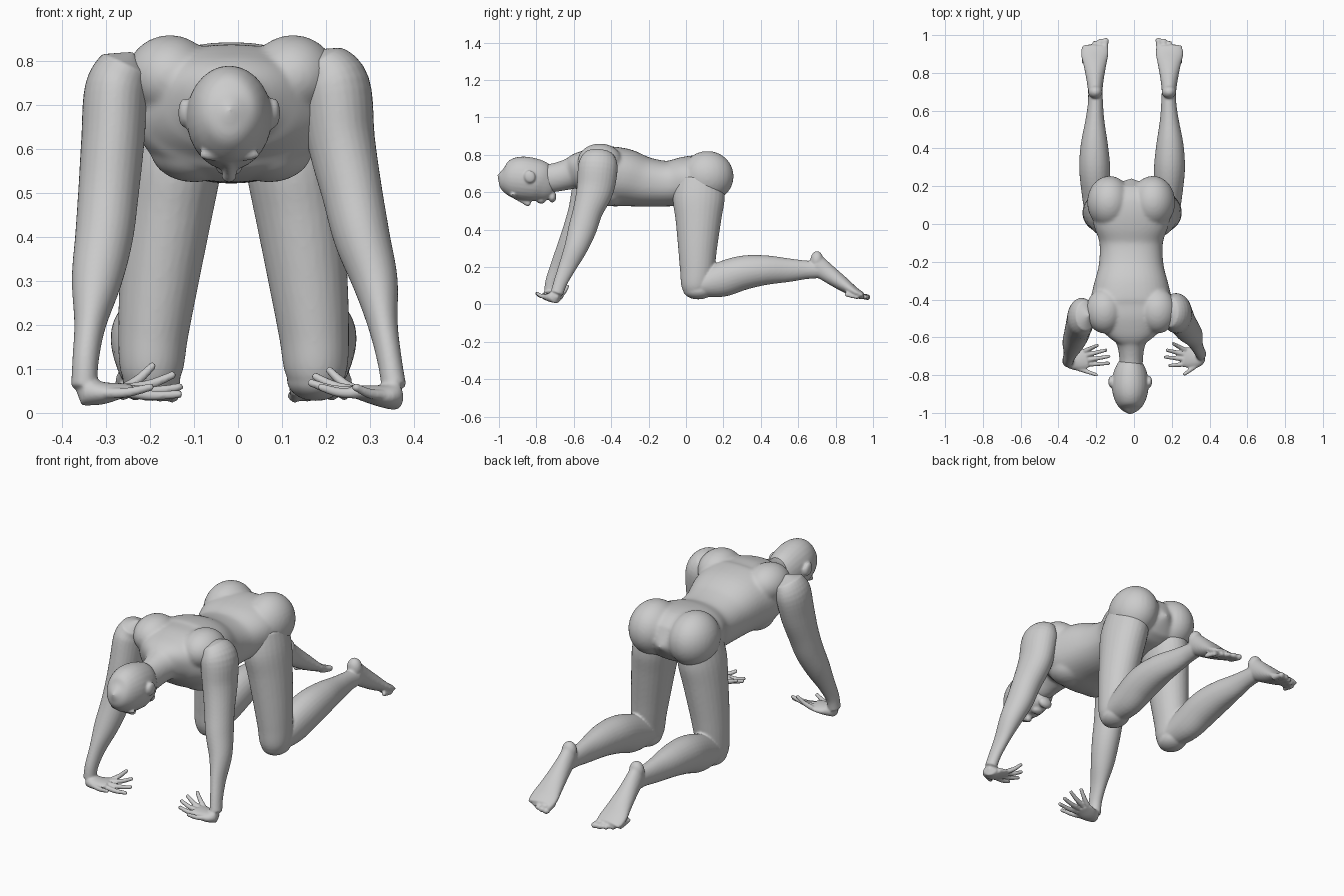
import bpy, bmesh, math
from mathutils import Vector, Matrix

CX = -0.015  # body midline


def catmull(pts, n=5):
    out = []
    for i in range(len(pts) - 1):
        p0, p1 = pts[max(i - 1, 0)], pts[i]
        p2, p3 = pts[i + 1], pts[min(i + 2, len(pts) - 1)]
        for k in range(n):
            t = k / n
            out.append([0.5 * (2 * b + (c - a) * t + (2 * a - 5 * b + 4 * c - d) * t * t
                               + (3 * b - a - 3 * c + d) * t ** 3)
                        for a, b, c, d in zip(p0, p1, p2, p3)])
    return out + [list(pts[-1])]


def loft(bm, pts, ref=(1, 0, 0), power=2.0, seg=28):
    """Tube through (x, y, z, radius along ref, radius across), with domed ends."""
    rows = catmull(pts)
    P = [Vector(r[:3]) for r in rows]
    rings = []
    for i, r in enumerate(rows):
        t = (P[min(i + 1, len(P) - 1)] - P[max(i - 1, 0)]).normalized()
        u = Vector(ref)
        u = (u - t * u.dot(t)).normalized()
        v = t.cross(u)
        ring = []
        for k in range(seg):
            a = 2 * math.pi * k / seg
            c, s = math.cos(a), math.sin(a)
            c = math.copysign(abs(c) ** (2 / power), c)
            s = math.copysign(abs(s) ** (2 / power), s)
            ring.append(bm.verts.new(P[i] + u * c * r[3] + v * s * r[4]))
        rings.append(ring)
    for a, b in zip(rings, rings[1:]):
        for k in range(seg):
            j = (k + 1) % seg
            bm.faces.new((a[k], a[j], b[j], b[k]))
    for ring, end, prev, r in ((rings[0], P[0], P[1], rows[0]), (rings[-1], P[-1], P[-2], rows[-1])):
        tip = bm.verts.new(end + (end - prev).normalized() * 0.6 * min(r[3], r[4]))
        for k in range(seg):
            bm.faces.new((ring[k], ring[(k + 1) % seg], tip))


def ball(bm, loc, size, tilt=0.0):
    m = Matrix.Translation(loc) @ Matrix.Rotation(tilt, 4, 'X') @ Matrix.Diagonal((*size, 1))
    bmesh.ops.create_uvsphere(bm, u_segments=28, v_segments=18, radius=1, matrix=m)


def finish(bm, name, voxel, smooth):
    """Fuse the overlapping volumes into one soft skin."""
    bmesh.ops.recalc_face_normals(bm, faces=bm.faces)
    mesh = bpy.data.meshes.new(name)
    bm.to_mesh(mesh)
    bm.free()
    ob = bpy.data.objects.new(name, mesh)
    bpy.context.collection.objects.link(ob)
    rm = ob.modifiers.new("fuse", 'REMESH')
    rm.mode = 'VOXEL'
    rm.voxel_size = voxel
    sm = ob.modifiers.new("soften", 'SMOOTH')
    sm.factor = 0.5
    sm.iterations = smooth
    dg = bpy.context.evaluated_depsgraph_get()
    baked = bpy.data.meshes.new_from_object(ob.evaluated_get(dg))
    ob.modifiers.clear()
    ob.data = baked
    for p in baked.polygons:
        p.use_smooth = True


# Torso: chest, waist, hips, shoulder blades, buttocks
bm = bmesh.new()
loft(bm, [(CX, y, z, rx, rz) for y, z, rx, rz in (
    (-.62, .70, .085, .08), (-.57, .71, .15, .105), (-.50, .705, .205, .135),
    (-.43, .688, .22, .158), (-.33, .678, .20, .155), (-.22, .655, .172, .134),
    (-.10, .646, .168, .122), (0, .66, .20, .13), (.08, .668, .205, .13),
    (.14, .665, .18, .12), (.19, .66, .12, .09))], power=2.3, seg=40)
for s in (-1, 1):
    ball(bm, (CX + s * .14, -.46, .765), (.10, .12, .095))
    ball(bm, (CX + s * .115, .115, .685), (.118, .14, .135))
    ball(bm, (CX + s * .085, -.42, .60), (.10, .10, .075))
# Neck
loft(bm, [(CX, -.84, .68, .06, .07), (CX, -.73, .675, .062, .076), (CX, -.65, .69, .072, .08),
          (CX, -.57, .71, .105, .09), (CX, -.48, .71, .12, .10)])
finish(bm, "torso", .008, 8)

# Head: skull, brow, nose, lips, chin, ears
bm = bmesh.new()
loft(bm, [(CX - .005, y, z, rx, rz) for y, z, rx, rz in (
    (-.992, .685, .03, .035), (-.97, .68, .06, .075), (-.93, .677, .083, .104),
    (-.87, .674, .097, .117), (-.80, .663, .092, .113), (-.75, .65, .073, .098),
    (-.715, .645, .052, .078))])
ball(bm, (CX - .005, -.715, .575), (.038, .022, .03))
ball(bm, (CX - .005, -.775, .557), (.03, .026, .018))
loft(bm, [(CX - .005, -.915, .575, .012, .012), (CX - .005, -.87, .555, .012, .016),
          (CX - .005, -.838, .538, .018, .018)])
for s in (-1, 1):
    ball(bm, (CX - .005 + s * .035, -.925, .588), (.035, .016, .014))
    ball(bm, (CX - .005 + s * .102, -.835, .683), (.014, .03, .034), .3)
finish(bm, "head", .006, 5)


# Arms: upper arm, forearm, palm and fingers
def arm(name, path, palm, fingers):
    bm = bmesh.new()
    loft(bm, path)
    loft(bm, palm, ref=(0, 1, 0))
    for base, tip in fingers:
        b, t = Vector(base), Vector(tip)
        mid = (b + t) / 2 - Vector((0, 0, .006))
        loft(bm, [(*b, .013, .013), (*mid, .0115, .0115), (*t, .009, .009)], ref=(0, 1, 0), seg=14)
    finish(bm, name, .005, 4)


arm("right_arm",
    [(.19, -.465, .80, .055, .08), (.22, -.47, .745, .08, .105), (.235, -.485, .62, .077, .10),
     (.26, -.525, .50, .069, .08), (.282, -.555, .40, .064, .075), (.312, -.59, .30, .052, .062),
     (.33, -.635, .20, .034, .047), (.345, -.67, .12, .028, .037), (.355, -.69, .06, .028, .034)],
    [(.357, -.695, .04, .034, .034), (.33, -.71, .038, .05, .026), (.285, -.707, .045, .054, .018),
     (.262, -.703, .05, .05, .014)],
    [((.27, -.667, .05), (.205, -.632, .10)), ((.265, -.69, .05), (.172, -.667, .085)),
     ((.265, -.715, .048), (.162, -.704, .07)), ((.275, -.742, .045), (.185, -.75, .06)),
     ((.335, -.745, .04), (.265, -.797, .06))])
arm("left_arm",
    [(-.255, -.485, .79, .06, .08), (-.277, -.49, .735, .072, .10), (-.285, -.515, .62, .072, .095),
     (-.295, -.55, .50, .069, .08), (-.305, -.585, .40, .066, .073), (-.322, -.63, .30, .057, .062),
     (-.337, -.68, .20, .036, .047), (-.347, -.715, .12, .03, .037), (-.35, -.725, .06, .03, .034)],
    [(-.35, -.725, .05, .036, .034), (-.31, -.725, .045, .05, .026), (-.27, -.715, .05, .054, .018),
     (-.25, -.71, .053, .05, .014)],
    [((-.26, -.672, .055), (-.192, -.642, .11)), ((-.25, -.693, .055), (-.145, -.667, .088)),
     ((-.25, -.72, .052), (-.128, -.70, .06)), ((-.26, -.745, .048), (-.13, -.737, .043)),
     ((-.31, -.76, .045), (-.195, -.80, .06))])

# Legs: thigh, knee, calf, heel, foot, toes (mirrored)
for s, name in ((-1, "left_leg"), (1, "right_leg")):
    bm = bmesh.new()

    def at(x, *rest):
        return (-.01 + s * x, *rest)

    loft(bm, [at(.115, .075, .66, .10, .13), at(.133, .068, .56, .105, .138),
              at(.15, .066, .45, .10, .122), at(.17, .062, .30, .09, .104),
              at(.183, .06, .18, .08, .092), at(.187, .055, .10, .072, .08),
              at(.187, .06, .06, .055, .06)])
    ball(bm, at(.187, .065, .075), (.066, .08, .048))
    loft(bm, [at(.187, .06, .10, .065, .06), at(.193, .18, .13, .076, .092),
              at(.198, .30, .168, .082, .092), at(.2, .42, .183, .072, .08),
              at(.197, .55, .183, .05, .063), at(.194, .64, .185, .04, .05),
              at(.195, .71, .185, .038, .045)])
    ball(bm, at(.195, .70, .235), (.038, .035, .05))
    loft(bm, [at(.195, .695, .215, .037, .055), at(.196, .76, .165, .045, .048),
              at(.197, .84, .108, .06, .038), at(.198, .90, .068, .073, .026),
              at(.195, .94, .05, .068, .018)])
    for i in range(5):
        x, r = .142 + i * .028, .0175 - i * .0015
        y = .978 - .0035 * i * i
        loft(bm, [at(x + .002, y - .07, .055, r, r), at(x, y - .03, .043, r * .9, r * .9),
                  at(x - .003, y, .038, r, r * .9)], seg=14)
    finish(bm, name, .006, 5)
